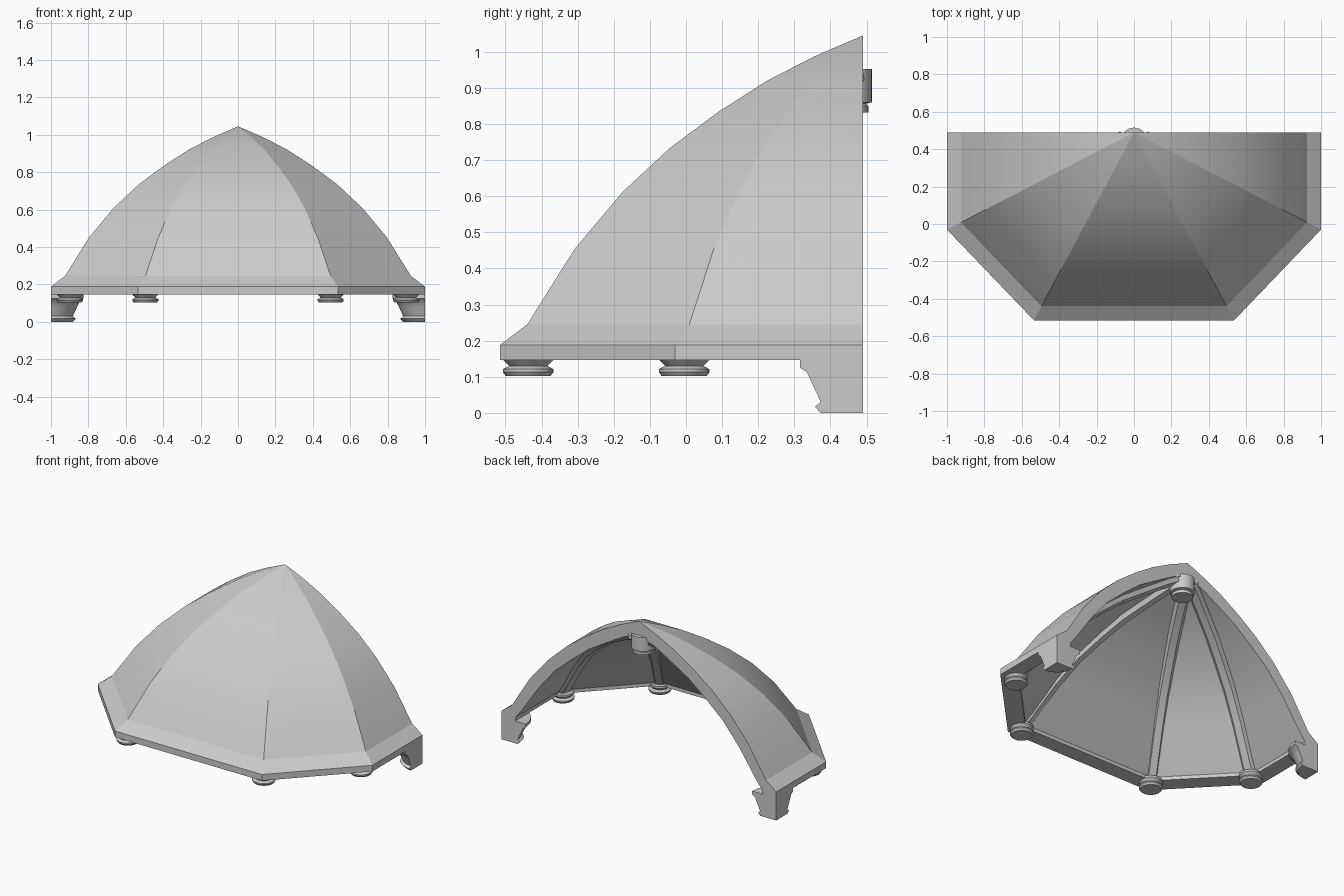
import bpy, bmesh, math
from mathutils import Vector

cube = bpy.data.objects.get("Cube")
if cube:
    bpy.data.objects.remove(cube, do_unlink=True)

BACK = 0.49   # plane where the canopy is cut off

stone = bpy.data.materials.new("pale_grey")
stone.use_nodes = True
stone.diffuse_color = (0.6, 0.6, 0.6, 1)
stone.node_tree.nodes["Principled BSDF"].inputs["Base Color"].default_value = (0.6, 0.6, 0.6, 1)


def finish(bm, name, angle):
    bmesh.ops.remove_doubles(bm, verts=bm.verts, dist=0.0005)
    bmesh.ops.dissolve_degenerate(bm, edges=bm.edges, dist=0.0005)
    bmesh.ops.recalc_face_normals(bm, faces=bm.faces)
    mesh = bpy.data.meshes.new(name)
    bm.to_mesh(mesh)
    bm.free()
    mesh.materials.append(stone)
    obj = bpy.data.objects.new(name, mesh)
    bpy.context.collection.objects.link(obj)
    bpy.ops.object.select_all(action='DESELECT')
    obj.select_set(True)
    bpy.context.view_layer.objects.active = obj
    bpy.ops.object.shade_smooth_by_angle(angle=math.radians(angle))
    return obj


def bridge(bm, a, b, closed=False):
    n = len(a)
    for i in range(n if closed else n - 1):
        j = (i + 1) % n
        bm.faces.new((a[i], a[j], b[j], b[i]))


def lathe(name, profile, centre, start=0, sweep=360, steps=32):
    """Turn a closed (radius, z) profile; partial sweeps get flat ends."""
    bm = bmesh.new()
    full = sweep == 360
    rings = []
    for i in range(steps if full else steps + 1):
        t = math.radians(start + sweep * i / steps)
        rings.append([bm.verts.new((centre[0] + r * math.cos(t),
                                    centre[1] + r * math.sin(t), z)) for r, z in profile])
    for a, b in zip(rings, rings[1:] + rings[:1] if full else rings[1:]):
        bridge(bm, a, b)
    if not full:
        bm.faces.new(rings[0])
        bm.faces.new(rings[-1])
    return finish(bm, name, 35)


# Half-octagon plan of the canopy at a given radius
def plan(r):
    side, front = (r, BACK - 0.52 * r), (0.535 * r, BACK - 1.005 * r)
    half = [(r, BACK), side, front]
    return half + [(-x, y) for x, y in reversed(half)]


outer = [(0, 1.045), (.132, .988), (.264, .92), (.396, .835), (.53, .735),
         (.664, .61), (.795, .453), (.925, .245), (1, .188), (1, .147)]
inner = [(0, .955), (.115, .91), (.235, .84), (.36, .765), (.48, .67),
         (.61, .555), (.73, .41), (.86, .22), (.9, .17), (.9, .147)]

# Canopy shell: outer dome with rim, inner vault, cut face at the back
bm = bmesh.new()
skins = [[[bm.verts.new((x, y, z)) for x, y in plan(r)] for r, z in prof]
         for prof in (outer, inner)]
for skin in skins:
    for a, b in zip(skin, skin[1:]):
        bridge(bm, a, b)
out, inn = skins
bridge(bm, out[-1], inn[-1])
for end in (0, -1):
    bridge(bm, [ring[end] for ring in out], [ring[end] for ring in inn])
finish(bm, "canopy_shell", 15)


# Vault ribs under the ridges, tapered in section
def rib(name, corner):
    bm = bmesh.new()
    flat = Vector((corner[0], corner[1] - BACK, 0)) / 0.9
    across = flat.cross(Vector((0, 0, 1))).normalized()
    path = [(.06, .935)] + inner[1:]
    pts = [Vector((0, BACK, z)) + flat * r for r, z in path]
    rings = []
    for i, p in enumerate(pts):
        tangent = (pts[min(i + 1, len(pts) - 1)] - pts[max(i - 1, 0)]).normalized()
        inward = across.cross(tangent).normalized()
        if inward.dot(Vector((0, BACK, 0)) - p) < 0:
            inward = -inward
        section = ((-.04, -.03), (.04, -.03), (.04, .012), (.022, .035), (-.022, .035), (-.04, .012))
        rings.append([bm.verts.new(p + across * u + inward * v) for u, v in section])
    for a, b in zip(rings, rings[1:]):
        bridge(bm, a, b, True)
    bm.faces.new(rings[0])
    bm.faces.new(rings[-1])
    finish(bm, name, 30)


knob = [(0, .16), (.07, .16), (.07, .147), (.053, .13), (.07, .121), (.07, .113), (.062, .102), (0, .102)]
foot = [(0, .147), (.175, .147), (.175, .126), (.155, .112), (.14, .08),
        (.117, .03), (.133, .017), (.117, 0), (0, 0)]
for label, s in (("left", 1), ("right", -1)):
    for place, x, y in (("side", .9, -.005), ("front", .495, -.437)):
        rib(f"{label}_{place}_rib", (s * x, y))
        lathe(f"{label}_{place}_knob", knob, (s * x, y))
    # Quarter-round corbel at the back corner
    lathe(f"{label}_corbel", foot, (s, BACK), 180 if s > 0 else 270, 90, 12)

# Central hub where the ribs meet
hub = [(0, .952), (.073, .952), (.073, .86), (.056, .856), (.063, .85), (.063, .832), (0, .832)]
lathe("hub", hub, (0, .442))
